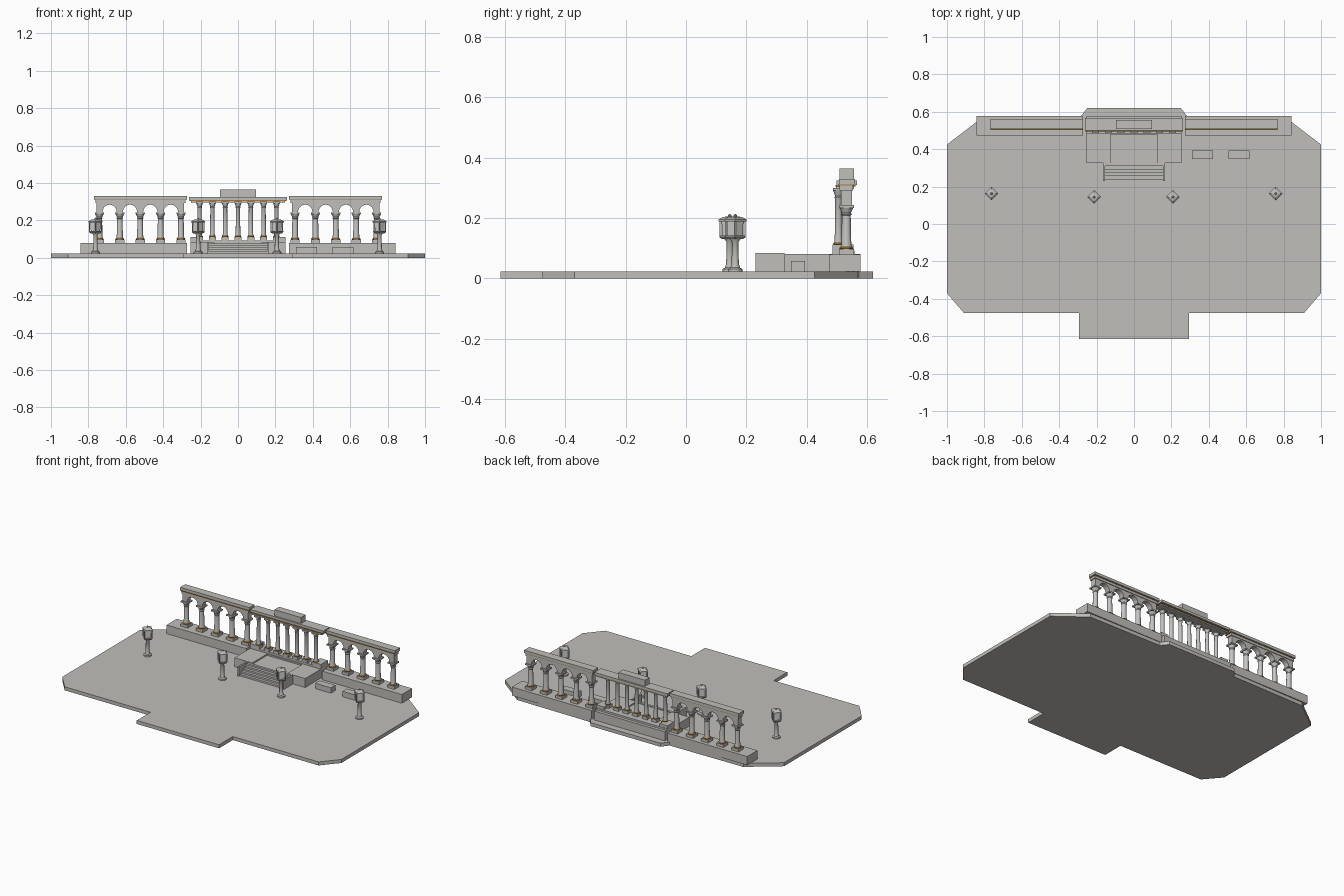
import bpy, bmesh, math
from mathutils import Vector

cube = bpy.data.objects.get("Cube")
if cube:
    bpy.data.objects.remove(cube, do_unlink=True)


def material(name, rgb):
    m = bpy.data.materials.new(name)
    m.use_nodes = True
    col = (*rgb, 1)
    m.diffuse_color = col
    m.node_tree.nodes["Principled BSDF"].inputs["Base Color"].default_value = col
    return m


STONE = material("warm grey stone", (0.53, 0.52, 0.49))
SHAFT = material("pale stone", (0.56, 0.56, 0.55))
BRONZE = material("bronze", (0.36, 0.19, 0.05))
GLASS = material("pale lamp glass", (0.72, 0.72, 0.69))


def finish(name, bm, mat, smooth=False):
    bmesh.ops.recalc_face_normals(bm, faces=bm.faces)
    me = bpy.data.meshes.new(name)
    bm.to_mesh(me)
    bm.free()
    me.materials.append(mat)
    ob = bpy.data.objects.new(name, me)
    bpy.context.collection.objects.link(ob)
    if smooth:
        bpy.ops.object.select_all(action="DESELECT")
        ob.select_set(True)
        bpy.context.view_layer.objects.active = ob
        bpy.ops.object.shade_smooth_by_angle(angle=math.radians(35))
    return ob


def box(name, x, y, z, mat=STONE):
    """Box from (low, high) pairs."""
    bm = bmesh.new()
    bmesh.ops.create_cube(bm, size=1)
    for v in bm.verts:
        v.co = [(lo + hi) / 2 + c * (hi - lo) for c, (lo, hi) in zip(v.co, (x, y, z))]
    return finish(name, bm, mat)


def prism(name, points, direction, mat=STONE):
    """Flat outline pushed along a direction."""
    bm = bmesh.new()
    face = bm.faces.new([bm.verts.new(p) for p in points])
    ext = bmesh.ops.extrude_face_region(bm, geom=[face])
    moved = [g for g in ext["geom"] if isinstance(g, bmesh.types.BMVert)]
    bmesh.ops.translate(bm, verts=moved, vec=Vector(direction))
    return finish(name, bm, mat)


def lathe(name, profile, x, y, mat, sides=16, turn=0.0):
    """Closed turned shape from (radius, height) points."""
    bm = bmesh.new()
    rings = []
    for r, z in profile:
        angles = [turn + math.tau * i / sides for i in range(sides)]
        rings.append([bm.verts.new((x + r * math.cos(a), y + r * math.sin(a), z)) for a in angles])
    for low, high in zip(rings, rings[1:]):
        for i in range(sides):
            j = (i + 1) % sides
            bm.faces.new((low[i], low[j], high[j], high[i]))
    bm.faces.new(rings[0])
    bm.faces.new(rings[-1])
    return finish(name, bm, mat, smooth=sides > 4)


def centred(name, x, y, half, z, mat=STONE):
    return box(name, (x - half, x + half), (y - half, y + half), z, mat)


def column(name, x, y, r, z0, z1):
    """Pedestal, bronze ring, tapered shaft and flared capital."""
    centred(name + "_pedestal", x, y, r * 1.5, (z0, z0 + 0.018))
    lathe(name + "_base_ring", [(r * 1.3, z0 + 0.018), (r * 1.4, z0 + 0.022),
                                (r * 1.1, z0 + 0.028)], x, y, BRONZE)
    lathe(name + "_shaft", [(r * 1.1, z0 + 0.026), (r, z0 + 0.035), (r * 0.88, z1 - 0.035),
                            (r * 1.1, z1 - 0.03), (r * 0.9, z1 - 0.026),
                            (r * 1.4, z1 - 0.009)], x, y, SHAFT)
    centred(name + "_abacus", x, y, r * 1.5, (z1 - 0.009, z1))


GROUND, PLINTH = 0.023, 0.079

# Ground slab with clipped corners, front apron and rear bay
half = [(0.295, -0.615), (0.295, -0.475), (0.91, -0.475), (1, -0.37),
        (1, 0.425), (0.81, 0.57), (0.285, 0.575), (0.25, 0.62)]
outline = half + [(-x, y) for x, y in reversed(half)]
prism("ground_slab", [(x, y, 0) for x, y in outline], (0, 0, GROUND))

# Two arcaded wings
XS = [0.305 + 0.109 * i for i in range(5)]
SPRING, TOP, COL_Y = 0.243, 0.292, 0.531
for side, s in (("left", 1), ("right", -1)):
    def span(a, b):
        return tuple(sorted((s * a, s * b)))

    box(side + "_plinth", span(0.272, 0.843), (0.473, 0.578), (GROUND, PLINTH))
    for i, x in enumerate(XS):
        column(f"{side}_column_{i + 1}", s * x, COL_Y, 0.0165, PLINTH, SPRING)

    # Arch wall with four round openings
    pier, rise = 0.016, 0.041
    pts = [(XS[0] - pier, TOP), (XS[0] - pier, SPRING)]
    for a, b in zip(XS, XS[1:]):
        mid, rad = (a + b) / 2, (b - a) / 2 - pier
        for k in range(13):
            t = math.pi * (1 - k / 12)
            pts.append((mid + rad * math.cos(t), SPRING + rise * math.sin(t)))
    pts += [(XS[-1] + pier, SPRING), (XS[-1] + pier, TOP)]
    prism(side + "_arch_wall", [(s * x, 0.513, z) for x, z in pts], (0, 0.036, 0))

    # Entablature with bronze fillet and cornice
    box(side + "_frieze", span(0.282, 0.763), (0.509, 0.553), (TOP, 0.308))
    box(side + "_bronze_fillet", span(0.276, 0.766), (0.503, 0.556), (0.308, 0.312), BRONZE)
    box(side + "_cornice", span(0.274, 0.769), (0.507, 0.559), (0.312, 0.33))

    # Blocks beside the stair
    box(side + "_stair_block", span(0.126, 0.253), (0.326, 0.48), (GROUND, 0.081))
    box(side + "_stair_cheek", span(0.155, 0.166), (0.23, 0.326), (GROUND, 0.084))

# Central platform and stairs
box("centre_plinth", (-0.253, 0.253), (0.478, 0.578), (GROUND, 0.081))
box("landing", (-0.126, 0.126), (0.326, 0.478), (GROUND, 0.072))
STEPS = 5
for i in range(STEPS):
    box(f"step_{i + 1}", (-0.155, 0.155), (0.238 + 0.018 * i, 0.326),
        (GROUND, GROUND + 0.054 * (i + 1) / STEPS))

# Central colonnade
box("centre_stylobate", (-0.255, 0.255), (0.485, 0.558), (0.081, 0.093))
for s in (-1, 1):
    box("end_pedestal", tuple(sorted((s * 0.2, s * 0.255))), (0.485, 0.555), (0.093, 0.112))
for i in range(7):
    column(f"centre_column_{i + 1}", (i - 3) * 0.0685, 0.505, 0.0125, 0.093, 0.3)
box("centre_frieze", (-0.252, 0.252), (0.496, 0.556), (0.296, 0.304))
box("centre_bronze_fillet", (-0.258, 0.258), (0.495, 0.562), (0.304, 0.309), BRONZE)
box("centre_cornice", (-0.262, 0.262), (0.499, 0.566), (0.309, 0.325))
box("centre_crown_block", (-0.095, 0.095), (0.508, 0.556), (0.325, 0.365))

# Benches
for i, x in enumerate((0.31, 0.505)):
    box(f"bench_{i + 1}", (x, x + 0.112), (0.348, 0.394), (GROUND, 0.058))


# Lamp posts with lanterns turned a quarter to the front
def lamp(name, x, y):
    lathe(name + "_post", [(0.024, GROUND), (0.024, 0.031), (0.016, 0.036), (0.012, 0.05),
                           (0.0105, 0.12), (0.018, 0.132)], x, y, STONE, 12)
    lathe(name + "_lantern_floor", [(0.026, 0.13), (0.034, 0.137), (0.034, 0.142)], x, y, STONE, 4)
    lathe(name + "_glass", [(0.025, 0.142), (0.027, 0.19)], x, y, GLASS, 4)
    for k in range(4):
        a = k * math.pi / 2
        centred(name + "_bar", x + 0.031 * math.cos(a), y + 0.031 * math.sin(a), 0.0028, (0.14, 0.19))
    lathe(name + "_roof", [(0.037, 0.188), (0.037, 0.195), (0.024, 0.203), (0.008, 0.206)], x, y, STONE, 4)
    lathe(name + "_finial", [(0.005, 0.205), (0.006, 0.209), (0.002, 0.214)], x, y, STONE, 8)


for name, x, y in (("outer_right_lamp", -0.762, 0.163), ("inner_right_lamp", -0.213, 0.145),
                   ("inner_left_lamp", 0.208, 0.145), ("outer_left_lamp", 0.757, 0.163)):
    lamp(name, x, y)
